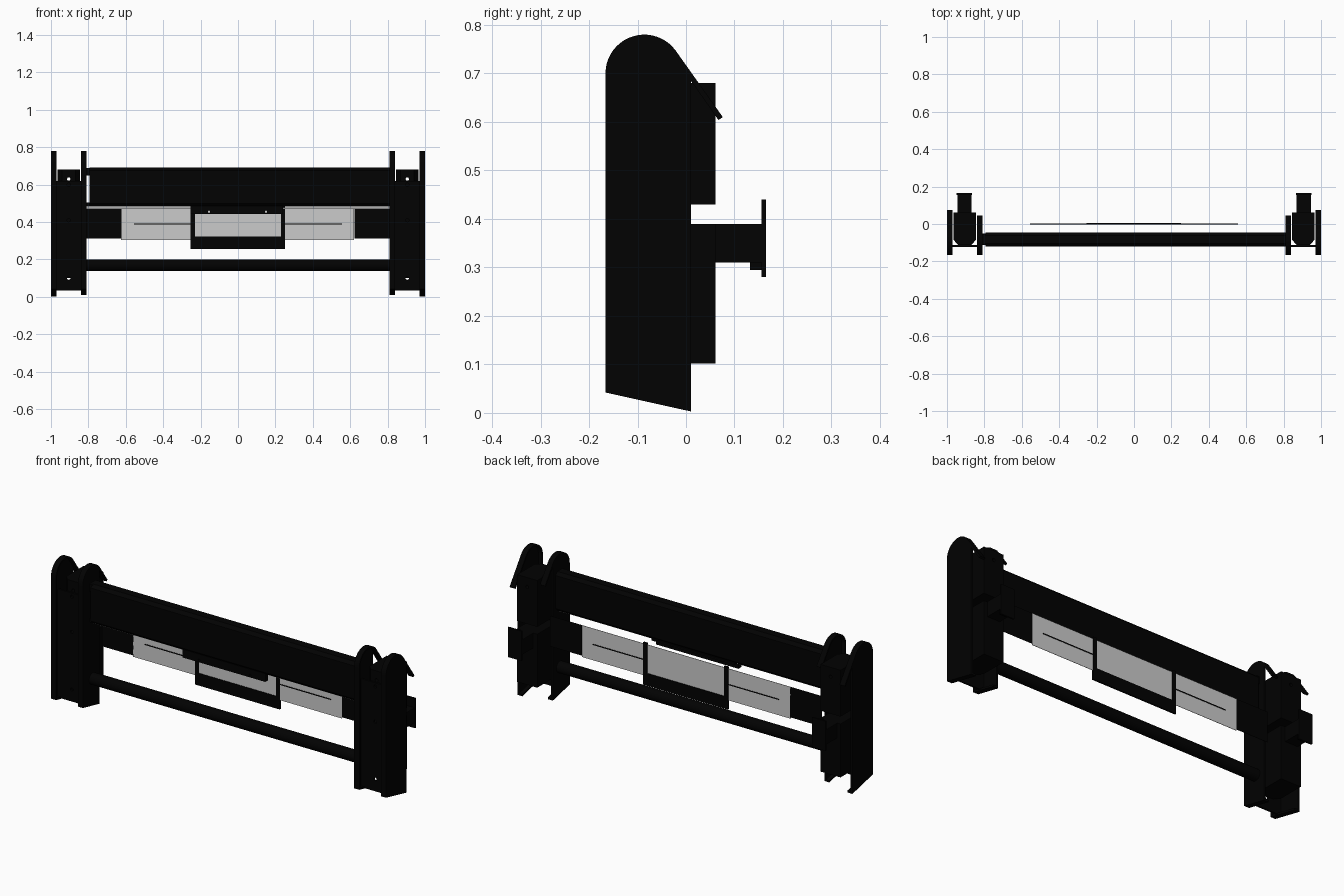
import bpy, bmesh, math
from mathutils import Vector

if "Cube" in bpy.data.objects:
    bpy.data.objects.remove(bpy.data.objects["Cube"])

black = bpy.data.materials.new("black_paint")
black.diffuse_color = (0.0005, 0.0005, 0.0005, 1)
black.use_nodes = True
black.node_tree.nodes["Principled BSDF"].inputs["Base Color"].default_value = black.diffuse_color


def finish(bm, name, mat=black):
    bmesh.ops.recalc_face_normals(bm, faces=bm.faces)
    me = bpy.data.meshes.new(name)
    bm.to_mesh(me)
    bm.free()
    ob = bpy.data.objects.new(name, me)
    bpy.context.collection.objects.link(ob)
    if mat:
        me.materials.append(mat)
    return ob


def prism(name, pts, x0, x1, axis='x', mat=black):
    """Extrude a 2D outline: (y, z) along x, or (x, y) along z."""
    bm = bmesh.new()
    mk = (lambda p, d: (d, p[0], p[1])) if axis == 'x' else (lambda p, d: (p[0], p[1], d))
    f = bm.faces.new([bm.verts.new(mk(p, x0)) for p in pts])
    r = bmesh.ops.extrude_face_region(bm, geom=[f])
    d = Vector(mk((0, 0), x1 - x0))
    bmesh.ops.translate(bm, vec=d, verts=[v for v in r['geom'] if isinstance(v, bmesh.types.BMVert)])
    return finish(bm, name, mat)


def box(name, x0, x1, y0, y1, z0, z1, mat=black):
    return prism(name, [(y0, z0), (y1, z0), (y1, z1), (y0, z1)], x0, x1, 'x', mat)


def cylinder(name, centre, r, length, axis, seg=32):
    bpy.ops.mesh.primitive_cylinder_add(vertices=seg, radius=r, depth=length, location=centre,
        rotation=(0, math.pi / 2, 0) if axis == 'x' else (math.pi / 2, 0, 0))
    ob = bpy.context.object
    ob.name = name
    ob.data.materials.append(black)
    bpy.ops.object.shade_smooth_by_angle()
    return ob


def drill(ob, points, r=0.009):
    for x, z in points:
        c = cylinder("hole_cutter", (x, 0, z), r, 0.6, 'y', 16)
        c.hide_render = True
        c.hide_set(True)
        m = ob.modifiers.new("hole", 'BOOLEAN')
        m.object, m.operation, m.solver = c, 'DIFFERENCE', 'EXACT'


def arc(r, cy):
    """Rounded top of a side plate, ending where the rear slope begins."""
    end = math.radians(35)
    angles = [math.pi + (end - math.pi) * i / 20 for i in range(21)]
    return [(cy + r * math.cos(a), 0.70 + r * math.sin(a)) for a in angles]


def side_plate(name, sheet, rim, rear_y, tail_y, r):
    """Thin sheet with a wide rim along its bottom, front, top and rear slope."""
    cy = -0.166 + r
    bottom = 0.003 + (0.01 - rear_y) * 0.222
    ay, az = arc(r, cy)[-1]
    slope = 1.41
    prism(name + "_sheet", arc(r, cy) + [(rear_y, az - (rear_y - ay) * slope), (rear_y, bottom),
                                         (-0.166, 0.042)], *sorted(sheet))
    tz = az - (tail_y - ay) * slope
    loop = [(rear_y, bottom), (-0.166, 0.042)] + arc(r, cy)
    loop += [(tail_y, tz), (tail_y - 0.009, tz - 0.006)]
    loop += arc(r - 0.01, cy)[::-1] + [(-0.156, 0.05), (rear_y, bottom + 0.01)]
    prism(name + "_rim", loop, *sorted(rim))


for s, side in ((-1, "left"), (1, "right")):
    def sbox(name, a, b, *yz):
        return box(side + "_" + name, *sorted((s * a, s * b)), *yz)

    # pair of flanged side plates, open towards each other; the inner one is shallower
    side_plate(side + "_outer_plate", (s * 0.99, s), (s * 0.97, s), 0.01, 0.076, 0.08)
    side_plate(side + "_inner_plate", (s * 0.81, s * 0.82), (s * 0.81, s * 0.84), -0.022, 0.045, 0.08)

    # bolted web between the plates
    web = sbox("web", 0.815, 0.995, -0.123, -0.113, 0.035, 0.62)
    drill(web, [(s * 0.905, z) for z in (0.10, 0.41, 0.6)])

    # rear mounting brackets with chamfered front corners
    outline = [(0.845, 0.061), (0.845, -0.085), (0.87, -0.112), (0.94, -0.112),
               (0.965, -0.085), (0.965, 0.061)]
    outline = [(s * x, y) for x, y in outline]
    upper = prism(side + "_upper_bracket", outline, 0.43, 0.68, 'z')
    drill(upper, [(s * 0.905, 0.63)])
    prism(side + "_lower_bracket", outline, 0.102, 0.39, 'z')

    # rear arm, end plate and catch
    sbox("rear_arm", 0.869, 0.945, 0.05, 0.157, 0.31, 0.39)
    sbox("arm_end_plate", 0.867, 0.948, 0.156, 0.165, 0.28, 0.44)
    sbox("arm_catch", 0.885, 0.93, 0.132, 0.157, 0.295, 0.312)

    # thin hanging panel beside the number board
    sbox("hanging_panel", 0.622, 0.812, -0.001, 0.001, 0.312, 0.476)

# main cross beam with chamfered edges
y0, y1, z0, z1, c = -0.12, -0.045, 0.482, 0.692, 0.016
beam = [(y0 + c, z0), (y1 - c, z0), (y1, z0 + c), (y1, z1 - c),
        (y1 - c, z1), (y0 + c, z1), (y0, z1 - c), (y0, z0 + c)]
prism("main_beam", beam, -0.795, 0.815)
box("beam_top_lug", -0.815, -0.79, -0.11, -0.055, 0.65, 0.69)
box("beam_bottom_lug", -0.815, -0.79, -0.11, -0.055, 0.484, 0.505)
box("beam_lower_trim", -0.81, 0.81, -0.085, -0.08, 0.47, 0.478, None)

# lower round tube
cylinder("lower_tube", (0, -0.082, 0.17), 0.031, 1.63, 'x')

# grey board with its centre line
box("board", -0.625, 0.62, -0.001, 0.001, 0.305, 0.476, None)
for n, a, b in (("left", -0.555, -0.24), ("right", 0.24, 0.555)):
    box("board_line_" + n, a, b, -0.003, 0.003, 0.388, 0.393)

# black frame around the board's middle
for n, a in (("left", -0.253), ("right", 0.23)):
    box("frame_%s_post" % n, a, a + 0.022, -0.004, 0.005, 0.256, 0.485)
box("frame_bottom", -0.253, 0.252, -0.004, 0.005, 0.256, 0.322)

# light bar under the beam, in front of the frame
bar = box("light_bar", -0.253, 0.24, -0.11, -0.085, 0.442, 0.484)
drill(bar, [(-0.155, 0.455), (0.15, 0.455)], 0.006)
box("light_bar_shelf", -0.253, 0.24, -0.11, -0.05, 0.476, 0.486)
